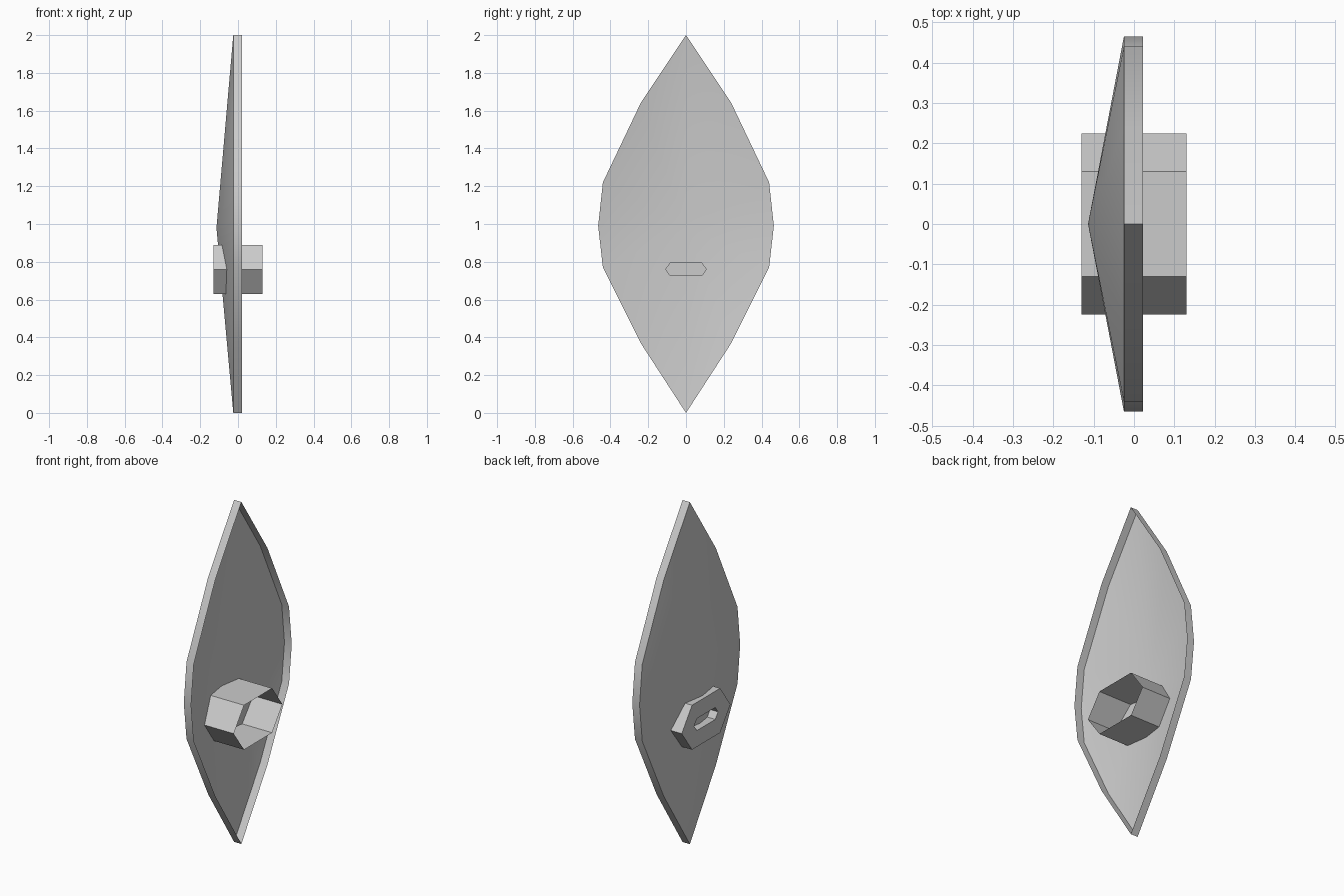
import bpy, bmesh, math

if "Cube" in bpy.data.objects:
    bpy.data.objects.remove(bpy.data.objects["Cube"])


def make_object(name, build):
    bm = bmesh.new()
    build(bm)
    mesh = bpy.data.meshes.new(name)
    bm.to_mesh(mesh)
    bm.free()
    obj = bpy.data.objects.new(name, mesh)
    bpy.context.collection.objects.link(obj)
    bpy.ops.object.select_all(action='DESELECT')
    obj.select_set(True)
    bpy.context.view_layer.objects.active = obj
    bpy.ops.object.shade_smooth_by_angle(angle=math.radians(30))
    return obj


def ring(bm, x, outline):
    return [bm.verts.new((x, y, z)) for y, z in outline]


def bridge(bm, a, b):
    n = len(a)
    for i in range(n):
        j = (i + 1) % n
        bm.faces.new((a[i], a[j], b[j], b[i]))


def hexagon(tip, flat, height, zc=0.76):
    return [(tip, zc), (flat, zc + height), (-flat, zc + height),
            (-tip, zc), (-flat, zc - height), (flat, zc - height)]


# Leaf-shaped shield: pointed face with a rim wall, open at the back
side = [(0.24, 1.64), (0.44, 1.22), (0.465, 0.99), (0.44, 0.77), (0.24, 0.37)]
leaf = [(0, 2)] + side + [(0, 0)] + [(-y, z) for y, z in reversed(side)]


def build_shield(bm):
    back = ring(bm, 0.022, leaf)
    front = ring(bm, -0.025, leaf)
    bridge(bm, back, front)
    apex = bm.verts.new((-0.114, 0, 0.98))
    for i, v in enumerate(front):
        bm.faces.new((v, front[(i + 1) % len(front)], apex))
    bmesh.ops.recalc_face_normals(bm, faces=bm.faces)


make_object("shield", build_shield)


# Hexagonal grip: hollow sleeve, capped on the outer end with a recessed slot
def build_grip(bm):
    outer, slot = hexagon(0.225, 0.13, 0.13), hexagon(0.11, 0.085, 0.035)
    loops = [ring(bm, 0.13, outer), ring(bm, -0.13, outer),
             ring(bm, -0.13, slot), ring(bm, -0.05, slot)]
    for a, b in zip(loops, loops[1:]):
        bridge(bm, a, b)
    bm.faces.new(loops[-1])
    bmesh.ops.recalc_face_normals(bm, faces=bm.faces)


make_object("grip", build_grip)
